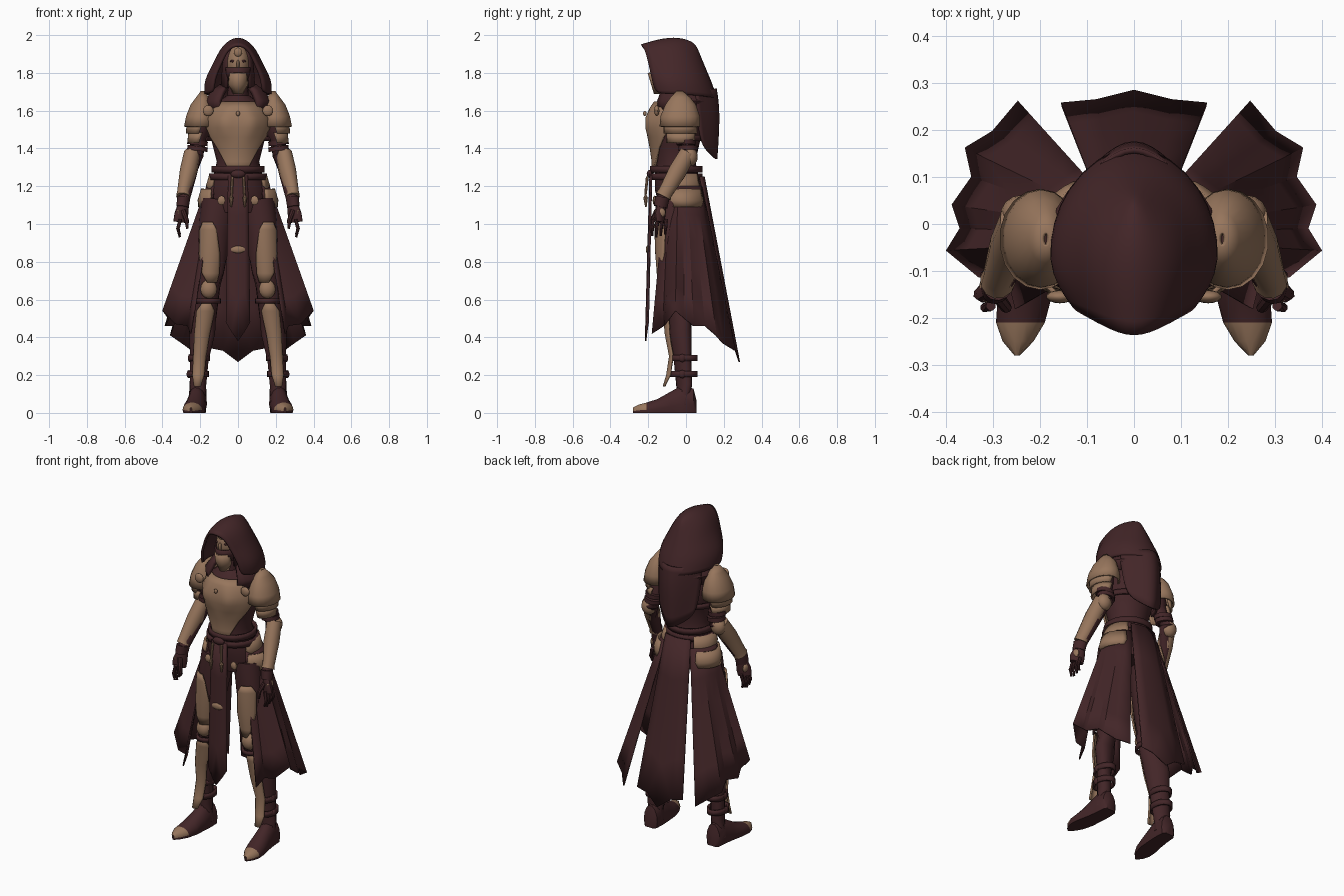
import bpy, bmesh, math
from mathutils import Vector, Matrix

cube = bpy.data.objects.get("Cube")
if cube:
    bpy.data.objects.remove(cube, do_unlink=True)


def material(name, rgb):
    m = bpy.data.materials.new(name)
    m.use_nodes = True
    m.diffuse_color = (*rgb, 1)
    m.node_tree.nodes["Principled BSDF"].inputs["Base Color"].default_value = (*rgb, 1)
    return m


CLOTH = material("dark maroon cloth", (0.056, 0.019, 0.021))
PLATE = material("tan armour", (0.31, 0.18, 0.108))
made = []


def finish(name, bm, mat, mirror=False, sub=0, thick=0, angle=40):
    bmesh.ops.recalc_face_normals(bm, faces=bm.faces)
    me = bpy.data.meshes.new(name)
    bm.to_mesh(me)
    bm.free()
    me.materials.append(mat)
    ob = bpy.data.objects.new(name, me)
    bpy.context.collection.objects.link(ob)
    if mirror:
        ob.modifiers.new("Mirror", "MIRROR")
    if sub:
        s = ob.modifiers.new("Subdivision", "SUBSURF")
        s.levels = s.render_levels = sub
    if thick:
        t = ob.modifiers.new("Solidify", "SOLIDIFY")
        t.thickness, t.offset = thick, 0
    made.append((ob, angle))
    return ob


def loft(name, rings, mat, closed=True, **kw):
    """Skin a list of equal-length point rings; closed rings are capped."""
    caps = kw.pop("caps", closed)
    bm = bmesh.new()
    rows = [[bm.verts.new(p) for p in r] for r in rings]
    n = len(rows[0])
    for a, b in zip(rows, rows[1:]):
        for i in range(n if closed else n - 1):
            j = (i + 1) % n
            bm.faces.new((a[i], a[j], b[j], b[i]))
    if caps:
        bm.faces.new(rows[0])
        bm.faces.new(rows[-1])
    return finish(name, bm, mat, **kw)


def arc(z, rx, yf, yb, a0=-math.pi, a1=math.pi, cx=0, n=20):
    """Horizontal arc; angle 0 is the front, a quarter turn is +x."""
    full = a1 - a0 > 6.28
    pts = []
    for i in range(n):
        t = a0 + (a1 - a0) * i / (n if full else n - 1)
        pts.append((cx + rx * math.sin(t), (yf + yb) / 2 - (yb - yf) / 2 * math.cos(t), z))
    return pts


def tube(name, path, mat, n=12, **kw):
    """Limb through (x, y, z, rx, ry) stations."""
    rings = []
    for i, p in enumerate(path):
        d = Vector(path[min(i + 1, len(path) - 1)][:3]) - Vector(path[max(i - 1, 0)][:3])
        q = d.to_track_quat('Z', 'Y')
        ring = [math.tau * k / n for k in range(n)]
        rings.append([Vector(p[:3]) + q @ Vector((p[3] * math.cos(a), p[4] * math.sin(a), 0)) for a in ring])
    return loft(name, rings, mat, mirror=True, **kw)


def blob(name, loc, size, mat, mirror=True, seg=14):
    bm = bmesh.new()
    bmesh.ops.create_uvsphere(bm, u_segments=seg, v_segments=seg // 2 + 1, radius=1,
                              matrix=Matrix.Translation(loc) @ Matrix.Diagonal((*size, 1)))
    return finish(name, bm, mat, mirror=mirror)


def lerp_rows(top, hem, steps):
    return [[Vector(a).lerp(Vector(b), i / steps) for a, b in zip(top, hem)] for i in range(steps + 1)]


# Hood, hanging tail and cowl
loft("hood", [
    [(0, -.245, 1.955), (0, -.12, 1.995), (0, -.02, 2.005), (0, .06, 1.965)],
    [(.06, -.215, 1.925), (.085, -.11, 1.95), (.08, 0, 1.935), (0, .10, 1.88)],
    [(.095, -.195, 1.84), (.128, -.10, 1.86), (.108, .04, 1.85), (0, .13, 1.80)],
    [(.13, -.175, 1.76), (.192, -.10, 1.76), (.15, .07, 1.76), (0, .165, 1.73)],
    [(.125, -.16, 1.69), (.185, -.08, 1.69), (.15, .08, 1.68), (0, .195, 1.66)],
], CLOTH, closed=False, mirror=True, sub=2, thick=.014, angle=60)
loft("hood_tail", [
    [(.15, .04, 1.72), (.08, .12, 1.71), (0, .175, 1.72)],
    [(.14, .06, 1.58), (.075, .14, 1.58), (0, .195, 1.60)],
    [(.125, .08, 1.42), (.06, .13, 1.37), (0, .175, 1.33)],
], CLOTH, closed=False, mirror=True, sub=2, thick=.012, angle=60)
loft("cowl", [arc(z, rx, yf, yb, .62, math.tau - .62) for z, rx, yf, yb in
              [(1.60, .155, -.165, .10), (1.65, .165, -.17, .12), (1.70, .13, -.15, .11), (1.73, .09, -.12, .08)]],
     CLOTH, closed=False, thick=.025)

# Face, mask and throat guard
blob("head", (0, -.085, 1.85), (.064, .09, .105), PLATE, mirror=False, seg=20)
loft("neck", [arc(z, r, -.12, .02) for z, r in [(1.62, .06), (1.80, .05)]], CLOTH)
loft("mask", [arc(z, rx, yf, 0, -1.3, 1.3) for z, rx, yf in
              [(1.75, .045, -.16), (1.79, .062, -.182), (1.828, .066, -.184)]], CLOTH, closed=False, thick=.008)
loft("throat_guard", [arc(z, rx, yf, -.06, -1.3, 1.3, n=9) for z, rx, yf in
                      [(1.69, .022, -.165), (1.74, .05, -.18), (1.80, .045, -.198)]],
     PLATE, closed=False, thick=.01)
blob("eye", (.028, -.163, 1.862), (.016, .006, .006), CLOTH)
blob("nose", (0, -.177, 1.845), (.009, .016, .024), PLATE, mirror=False)
blob("brow_disc", (0, -.166, 1.91), (.022, .01, .024), PLATE, mirror=False)
loft("hair", [arc(z, rx, -.145, .02, .75, math.tau - .75) for z, rx in
              [(1.72, .085), (1.84, .078), (1.93, .06)]], CLOTH, closed=False, thick=.012)

# Torso and breastplate
loft("torso", [arc(*s) for s in [
    (1.06, .15, -.13, .08), (1.18, .16, -.165, .09), (1.26, .13, -.165, .065), (1.33, .112, -.155, .05),
    (1.42, .135, -.175, .07), (1.50, .155, -.195, .09), (1.57, .16, -.20, .09), (1.63, .13, -.165, .08),
    (1.68, .06, -.12, .03)]], CLOTH)
chest = []
for z, rx, yf, yb, a in [(1.27, .13, -.18, .065, .32), (1.33, .122, -.176, .05, .6), (1.40, .14, -.186, .07, .85),
                         (1.46, .157, -.198, .08, 1.15), (1.51, .167, -.206, .09, 1.4), (1.56, .167, -.206, .09, 1.4),
                         (1.61, .15, -.188, .085, 1.0), (1.645, .12, -.165, .08, .8)]:
    row = arc(z, rx, yf, yb, -a, a, n=25)
    swell = math.exp(-((z - 1.535) / .05) ** 2) * .02
    chest.append([(x, y - swell * math.exp(-((abs(x) - .075) / .04) ** 2), z) for x, y, z in row])
loft("breastplate", chest, PLATE, closed=False, thick=.012, angle=60)
bm = bmesh.new()
bmesh.ops.create_circle(bm, segments=16, radius=.03, cap_ends=True, matrix=Matrix.Translation((0, -.214, 1.59)) @ Matrix.Rotation(math.pi / 2, 4, 'X'))
bmesh.ops.inset_region(bm, faces=bm.faces[:], thickness=.009)
inner = max(bm.faces, key=lambda f: len(f.verts))
bmesh.ops.delete(bm, geom=[inner], context='FACES_ONLY')
finish("pendant_ring", bm, PLATE, thick=.012)
blob("pendant_drop", (0, -.218, 1.585), (.011, .009, .014), PLATE, mirror=False)
loft("back_strap", [arc(z, .165, -.20, .10, 1.6, math.tau - 1.6) for z in (1.44, 1.47)],
     CLOTH, closed=False, thick=.012)
for z, rx in [(1.29, .128), (1.25, .142)]:
    loft("belt", [arc(h, rx + .004, -.183, .08) for h in (z - .017, z + .017)], CLOTH, caps=False, thick=.014)
blob("belt_knot", (0, -.19, 1.265), (.04, .018, .022), CLOTH, mirror=False)
tube("belt_tassel", [(.03, -.205, 1.25, .008, .008), (.034, -.214, 1.16, .007, .007),
                     (.036, -.214, 1.14, .012, .012), (.036, -.212, 1.09, .004, .004)], PLATE, n=8)

# Shoulder armour
loft("pauldron", [arc(z, rx, yf, yb, cx=cx, n=18) for z, rx, yf, yb, cx in [
    (1.515, .082, -.135, .07, .2), (1.57, .074, -.13, .068, .197), (1.63, .055, -.105, .048, .192),
    (1.665, .032, -.08, .02, .188), (1.70, .006, -.045, -.02, .188)]], PLATE, caps=False, mirror=True, thick=.01)
for z, rx, yf, yb in [(1.535, .066, -.115, .055), (1.485, .058, -.10, .045)]:
    loft("shoulder_lame", [arc(z, rx, yf, yb, -.2, 3.2, cx=.2, n=12),
                           arc(z - .055, rx + .006, yf, yb, .1, 2.9, cx=.2, n=12)],
         PLATE, closed=False, mirror=True, thick=.01)
blob("shoulder_disc", (.158, -.155, 1.60), (.029, .014, .029), PLATE)

# Arms and gloves
tube("arm", [(.18, -.03, 1.60, .045, .05), (.20, -.02, 1.48, .048, .052), (.225, .02, 1.37, .042, .045),
             (.255, -.04, 1.27, .038, .04), (.285, -.125, 1.13, .029, .033)], CLOTH)
for z, y in [(1.43, 0), (1.40, .01)]:
    tube("arm_wrap", [(.213, y, z + .012, .05, .054), (.216, y, z - .012, .05, .054)], CLOTH)
blob("elbow_guard", (.238, .022, 1.355), (.046, .04, .05), PLATE)
tube("vambrace", [(.243, .01, 1.375, .043, .046), (.262, -.045, 1.28, .046, .05),
                  (.288, -.11, 1.165, .034, .04), (.29, -.12, 1.145, .038, .044)], PLATE)
tube("glove_cuff", [(.288, -.125, 1.14, .034, .04), (.293, -.135, 1.09, .031, .038)], CLOTH)
tube("palm", [(.29, -.13, 1.10, .024, .032), (.30, -.138, 1.05, .024, .042), (.305, -.14, 1.01, .02, .04)], CLOTH)
blob("hand_plate", (.316, -.138, 1.06, ), (.014, .03, .028), PLATE)
for i in range(4):
    y = -.174 + .023 * i
    tube("finger", [(.305, y, 1.025, .011, .011), (.318, y - .004, .975, .01, .01),
                    (.308, y - .006, .93 + .008 * abs(i - 1), .007, .007)], CLOTH, n=8)
tube("thumb", [(.29, -.155, 1.07, .014, .014), (.272, -.178, 1.02, .012, .012), (.268, -.18, .975, .007, .007)], CLOTH, n=8)

# Hip armour
for z, rx, yf, yb, a0 in [(1.265, .145, -.165, .085, .95), (1.185, .19, -.15, .105, .75)]:
    loft("hip_plate", [arc(z, rx, yf, yb, a0 + .1, 2.45, n=14), arc(z - .06, rx + .018, yf, yb + .008, a0, 2.5, n=14),
                       arc(z - .095, rx + .016, yf, yb + .008, a0 + .4, 2.4, n=14)],
         PLATE, closed=False, mirror=True, thick=.012)
blob("hip_stud", (.088, -.165, 1.125), (.024, .012, .026), PLATE, seg=6)

# Skirt panels with pleated hems
hem = [(.25, -.18, .42), (.265, -.12, .46), (.33, -.11, .47), (.397, -.056, .54), (.368, -.01, .50), (.385, .04, .46),
       (.343, .10, .46), (.358, .16, .41), (.30, .195, .37), (.245, .26, .33)]
loft("side_skirt", lerp_rows(arc(1.2, .165, -.15, .10, .85, 2.6, n=10), hem, 5), CLOTH,
     closed=False, mirror=True, thick=.008, angle=25)
loft("back_panel", lerp_rows([(0, .095, 1.25), (.05, .088, 1.25), (.085, .075, 1.25)],
                             [(0, .282, .27), (.08, .262, .33), (.155, .255, .345)], 4),
     CLOTH, closed=False, mirror=True, thick=.008, angle=25)
loft("front_tabard", lerp_rows([(0, -.19, 1.26), (.035, -.186, 1.26), (.052, -.182, 1.26)],
                               [(0, -.214, .38), (.035, -.208, .43), (.064, -.2, .48)], 4),
     CLOTH, closed=False, mirror=True, thick=.008, angle=25)
blob("tabard_badge", (0, -.205, .865), (.038, .008, .02), PLATE, mirror=False, seg=8)

# Legs with front plates
tube("leg", [(.10, -.04, 1.12, .085, .10), (.125, -.06, .95, .075, .09), (.148, -.065, .75, .062, .075),
             (.155, -.065, .66, .054, .066), (.175, -.035, .52, .054, .07), (.19, -.028, .43, .052, .074),
             (.205, -.018, .28, .04, .055), (.212, -.01, .15, .038, .048), (.215, -.01, .04, .042, .052)], CLOTH, n=16)
loft("thigh_plate", [arc(z, rx, yf, .03, a0, a1, cx=cx, n=10) for z, rx, yf, cx, a0, a1 in [
    (1.01, .082, -.16, .125, .1, .8), (.97, .084, -.163, .126, -.15, 1.1), (.84, .076, -.158, .14, -.6, 1.0),
    (.74, .068, -.15, .15, -.8, .6), (.69, .062, -.143, .155, -.7, .1)]],
     PLATE, closed=False, mirror=True, thick=.01)
blob("knee_guard", (.155, -.115, .655), (.045, .035, .05), PLATE)
loft("knee_band", [arc(z, .06, -.14, .01, cx=.156) for z in (.58, .605)], CLOTH, caps=False, mirror=True, thick=.012)
loft("shin_plate", [arc(z, rx, yf, .04, -a, a, cx=cx, n=9) for z, rx, yf, cx, a in [
    (.59, .055, -.13, .165, .3), (.54, .06, -.118, .172, .85), (.42, .056, -.108, .19, .75),
    (.30, .045, -.085, .203, .75), (.20, .045, -.10, .21, .7), (.14, .045, -.118, .215, .35)]],
     PLATE, closed=False, mirror=True, thick=.01)

# Boots with tan toe caps
for z, cx in [(.29, .204), (.205, .21)]:
    loft("boot_strap", [arc(h, .05, -.08, .056, cx=cx) for h in (z - .016, z + .016)], CLOTH,
         caps=False, mirror=True, thick=.012)
    blob("strap_buckle", (cx + .05, -.02, z), (.012, .02, .022), CLOTH, seg=8)
sole = [(.055, .03, .07, .215), (.04, .046, .13, .215), (-.02, .05, .15, .216), (-.08, .053, .115, .222),
        (-.15, .058, .075, .232), (-.21, .052, .055, .242), (-.25, .033, .045, .247), (-.28, .006, .03, .249)]
rings = []
for y, w, h, cx in sole:
    angles = [math.tau * k / 14 for k in range(14)]
    rings.append([(cx + w * math.cos(a), y, max(0, h * (.3 + .7 * math.sin(a)))) for a in angles])
boot = loft("boot", rings, CLOTH, mirror=True)
boot.data.materials.append(PLATE)
for p in boot.data.polygons:
    p.material_index = int(p.center.y < -.205 and p.center.z > .012)

# Smooth shading with kept edges
for ob, angle in made:
    bpy.ops.object.select_all(action='DESELECT')
    ob.select_set(True)
    bpy.context.view_layer.objects.active = ob
    bpy.ops.object.shade_smooth_by_angle(angle=math.radians(angle))
